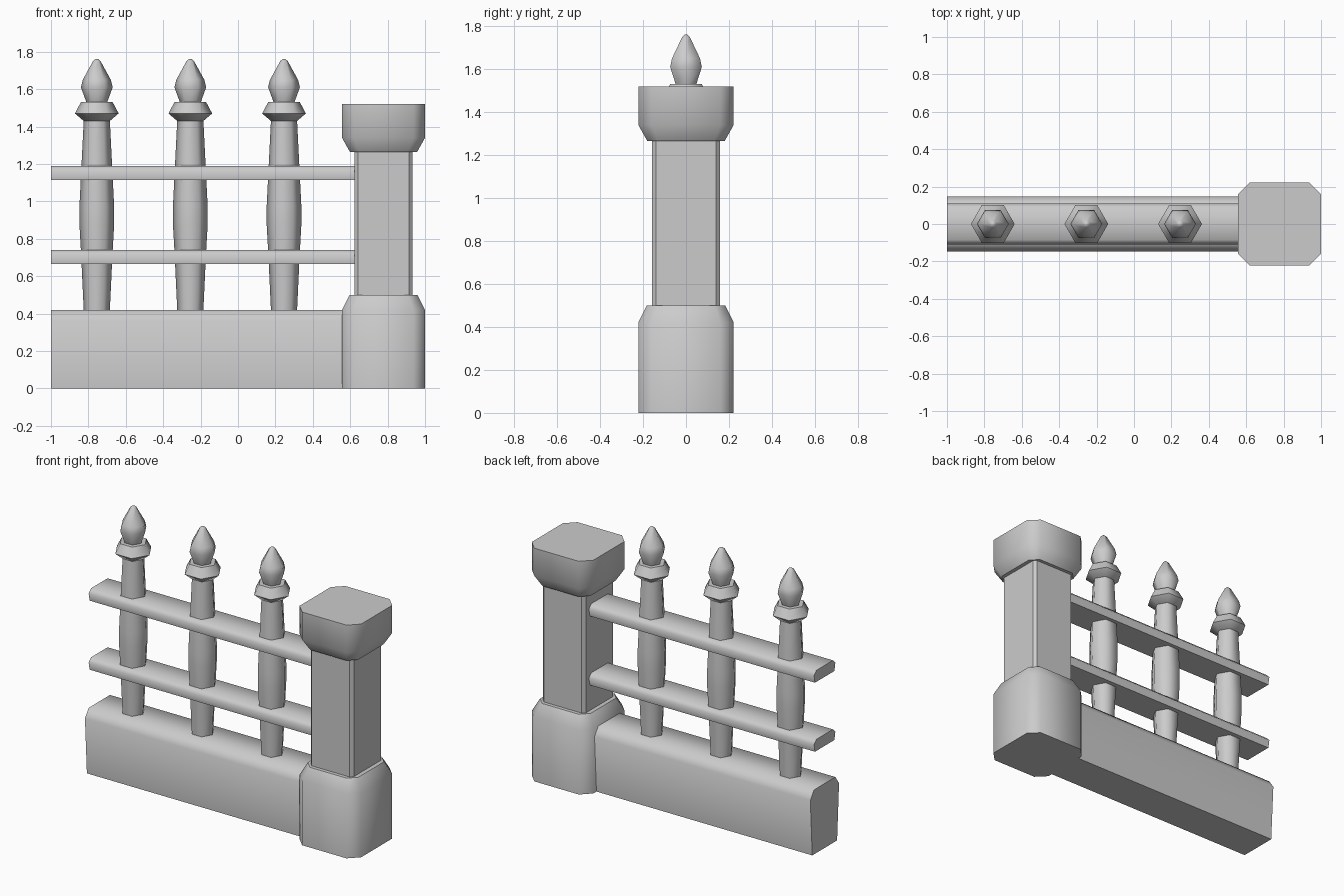
import bpy, bmesh, math

if "Cube" in bpy.data.objects:
    bpy.data.objects.remove(bpy.data.objects["Cube"])


def loft(name, rings, smooth_deg):
    """Skin a stack of equal-length vertex rings and cap both ends."""
    bm = bmesh.new()
    loops = [[bm.verts.new(p) for p in ring] for ring in rings]
    n = len(loops[0])
    for a, b in zip(loops, loops[1:]):
        for i in range(n):
            j = (i + 1) % n
            bm.faces.new((a[i], a[j], b[j], b[i]))
    bm.faces.new(loops[0][::-1])
    bm.faces.new(loops[-1])
    bmesh.ops.recalc_face_normals(bm, faces=bm.faces)
    mesh = bpy.data.meshes.new(name)
    bm.to_mesh(mesh)
    bm.free()
    ob = bpy.data.objects.new(name, mesh)
    bpy.context.collection.objects.link(ob)
    bpy.ops.object.select_all(action='DESELECT')
    ob.select_set(True)
    bpy.context.view_layer.objects.active = ob
    bpy.ops.object.shade_smooth_by_angle(angle=math.radians(smooth_deg))
    return ob


def chamfered(cx, hx, hy, c, z):
    """Rectangle ring with cut corners."""
    pts = [(hx, -hy + c), (hx, hy - c), (hx - c, hy), (-hx + c, hy),
           (-hx, hy - c), (-hx, -hy + c), (-hx + c, -hy), (hx - c, -hy)]
    return [(cx + x, y, z) for x, y in pts]


def hexagon(cx, r, z):
    return [(cx + r * math.cos(i * math.pi / 3),
             r * math.sin(i * math.pi / 3), z) for i in range(6)]


def beam(name, x0, x1, z, half_profile):
    """Symmetric cross-section swept along x."""
    prof = half_profile + [(-y, h) for y, h in reversed(half_profile)]
    return loft(name, [[(x, y, z + h) for y, h in prof] for x in (x0, x1)], 65)


# Pillar: base, shaft and cap
PX = 0.778
loft("pillar_base", [chamfered(PX, 0.222, 0.222, 0.062, 0),
                     chamfered(PX, 0.222, 0.222, 0.062, 0.42),
                     chamfered(PX, 0.182, 0.182, 0.05, 0.50)], 50)
loft("pillar_shaft", [chamfered(PX, 0.155, 0.158, 0.019, 0.48),
                      chamfered(PX, 0.155, 0.158, 0.019, 1.29)], 30)
loft("pillar_cap", [chamfered(PX, 0.18, 0.18, 0.05, 1.265),
                    chamfered(PX, 0.222, 0.222, 0.062, 1.34),
                    chamfered(PX, 0.222, 0.222, 0.062, 1.52)], 46)

# Low wall and the two rails
beam("low_wall", -1, 0.60, 0, [(0.128, 0), (0.148, 0.365), (0.11, 0.42)])
for label, z in (("lower_rail", 0.665), ("upper_rail", 1.115)):
    beam(label, -1, 0.635, z, [(0.10, 0), (0.11, 0.05), (0.085, 0.075)])

# Pickets with collar and pointed finial
POST = [(0.069, 0.40), (0.084, 0.72), (0.093, 0.88), (0.093, 0.97),
        (0.084, 1.15), (0.069, 1.45)]
COLLAR = [(0.07, 1.43), (0.117, 1.47), (0.085, 1.53)]
FINIAL = [(0.052, 1.52), (0.085, 1.61), (0.075, 1.65), (0.02, 1.75), (0.008, 1.76)]
for k, x in enumerate((-0.755, -0.255, 0.246)):
    for part, prof in (("picket", POST), ("collar", COLLAR), ("finial", FINIAL)):
        loft(f"{part}_{k + 1}", [hexagon(x, r, z) for r, z in prof], 62)
